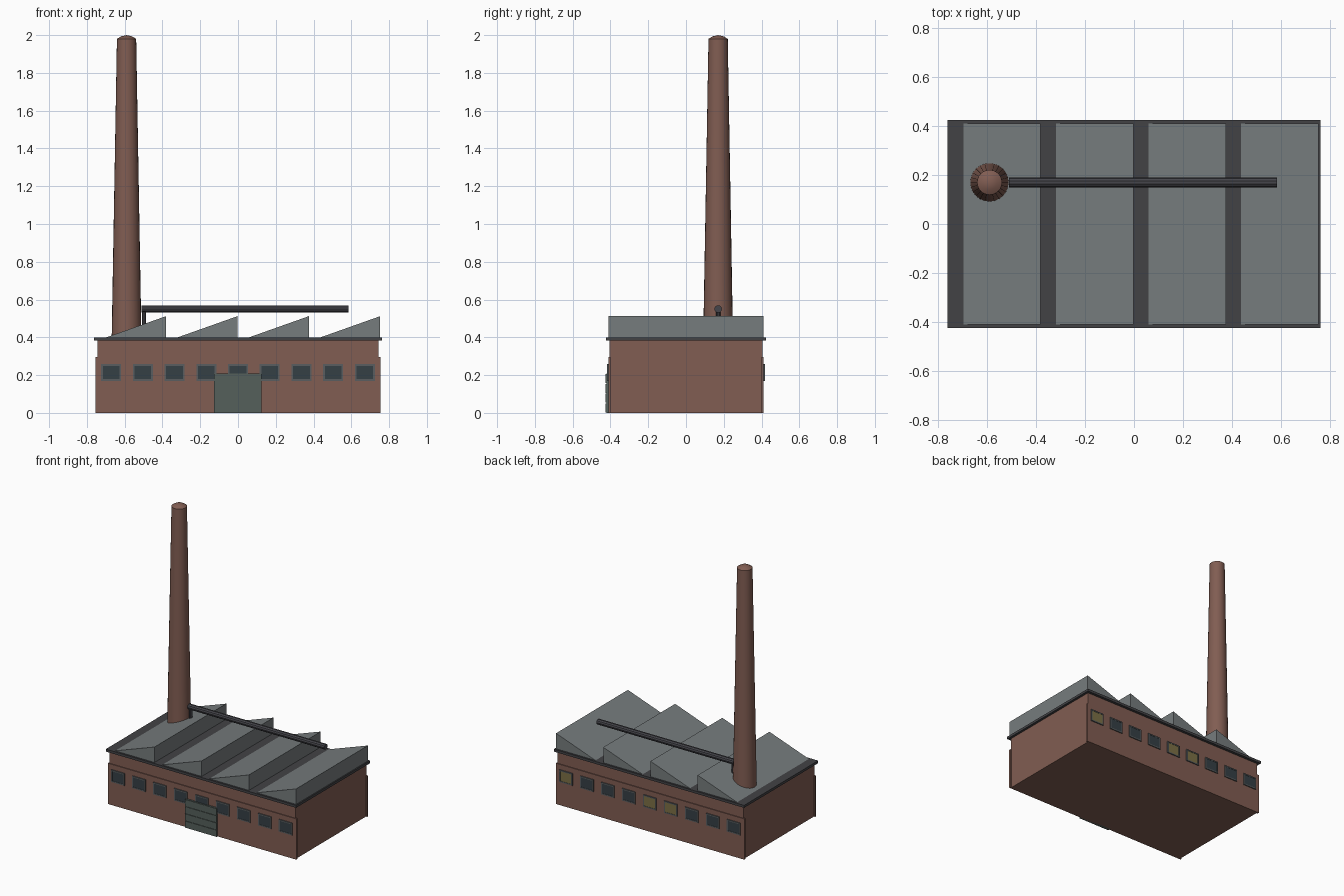
import bpy, bmesh, math
from mathutils import Matrix, Vector

if "Cube" in bpy.data.objects:
    bpy.data.objects.remove(bpy.data.objects["Cube"])


def material(name, rgb):
    m = bpy.data.materials.new(name)
    m.diffuse_color = (*rgb, 1)
    m.use_nodes = True
    m.node_tree.nodes["Principled BSDF"].inputs["Base Color"].default_value = m.diffuse_color
    return m


BRICK = material("brick", (0.22, 0.11, 0.085))
ROOF = material("roof_sheet", (0.18, 0.20, 0.205))
TRIM = material("dark_trim", (0.055, 0.055, 0.06))
FRAME = material("window_frame", (0.10, 0.11, 0.115))
GLASS = material("dark_glass", (0.035, 0.05, 0.06))
LIT = material("lit_glass", (0.20, 0.16, 0.06))
DOOR = material("door_green", (0.09, 0.115, 0.105))
PIPE = material("pipe_metal", (0.06, 0.06, 0.07))


def finish(name, bm, mat):
    bmesh.ops.recalc_face_normals(bm, faces=bm.faces)
    me = bpy.data.meshes.new(name)
    bm.to_mesh(me)
    bm.free()
    me.materials.append(mat)
    ob = bpy.data.objects.new(name, me)
    bpy.context.collection.objects.link(ob)
    return ob


def boxes(name, mat, *spans):
    """One object from boxes given as (x0, x1, y0, y1, z0, z1)."""
    bm = bmesh.new()
    for x0, x1, y0, y1, z0, z1 in spans:
        mid = Vector((x0 + x1, y0 + y1, z0 + z1)) / 2
        size = Matrix.Diagonal((abs(x1 - x0), abs(y1 - y0), abs(z1 - z0), 1))
        bmesh.ops.create_cube(bm, size=1, matrix=Matrix.Translation(mid) @ size)
    return finish(name, bm, mat)


def smooth(ob, degrees):
    bpy.ops.object.select_all(action='DESELECT')
    ob.select_set(True)
    bpy.context.view_layer.objects.active = ob
    bpy.ops.object.shade_smooth_by_angle(angle=math.radians(degrees))


# Hall body, lower wall facings and eaves
boxes("hall_walls", BRICK, (-0.745, 0.745, -0.405, 0.405, 0, 0.39))
for side, label in ((-1, "front"), (1, "back")):
    boxes(label + "_wall_facing", BRICK,
          (-0.755, 0.755, side * 0.40, side * 0.411, 0, 0.295))
boxes("eaves", TRIM, (-0.762, 0.762, -0.424, 0.424, 0.382, 0.40))

# Sawtooth roof: four wedges with upright right-hand faces
for i in range(4):
    x1 = -0.381 + i * 0.378
    bm = bmesh.new()
    tri = [bm.verts.new((x, -0.411, z)) for x, z in
           ((x1 - 0.33, 0.395), (x1, 0.395), (x1, 0.512))]
    face = bm.faces.new(tri)
    out = bmesh.ops.extrude_face_region(bm, geom=[face])
    bmesh.ops.translate(bm, vec=(0, 0.822, 0),
                        verts=[v for v in out['geom'] if isinstance(v, bmesh.types.BMVert)])
    finish(f"roof_tooth_{i + 1}", bm, ROOF)

# Windows on the long sides, a few of them lit at the back
for side, label in ((-1, "front"), (1, "back")):
    for i in range(9):
        x = -0.672 + i * 0.168
        a, b = side * 0.405, side * 0.418
        w, t, z0, z1 = 0.053, 0.009, 0.17, 0.258
        boxes(f"{label}_window_frame_{i + 1}", FRAME,
              (x - w, x - w + t, a, b, z0, z1), (x + w - t, x + w, a, b, z0, z1),
              (x - w + t, x + w - t, a, b, z0, z0 + t),
              (x - w + t, x + w - t, a, b, z1 - t, z1))
        lit = side > 0 and i in (3, 4, 8)
        boxes(f"{label}_window_glass_{i + 1}", LIT if lit else GLASS,
              (x - w + t, x + w - t, a, side * 0.416, z0 + t, z1 - t))

# Roller door with horizontal seams
boxes("door", DOOR, (-0.127, 0.125, -0.421, -0.40, 0, 0.208))
boxes("door_slats", DOOR, *[(-0.127, 0.125, -0.425, -0.42, k * 0.052 + 0.002, k * 0.052 + 0.05)
                            for k in range(4)])

# Tapered chimney with a shallow domed top, lathed from a profile
bm = bmesh.new()
profile = [(0, 0.385), (0.079, 0.385), (0.051, 1.98), (0.03, 1.993), (0, 2.0)]
pts = [bm.verts.new((r, 0, z)) for r, z in profile]
edges = [bm.edges.new(p) for p in zip(pts, pts[1:])]
bmesh.ops.spin(bm, geom=pts + edges, cent=(0, 0, 0), axis=(0, 0, 1),
               angle=2 * math.pi, steps=24)
bmesh.ops.remove_doubles(bm, verts=bm.verts, dist=0.0005)
chimney = finish("chimney", bm, BRICK)
chimney.location = (-0.59, 0.17, 0)
smooth(chimney, 30)


def tube(name, r, length, loc, rot):
    bm = bmesh.new()
    bmesh.ops.create_cone(bm, cap_ends=True, segments=10, radius1=r, radius2=r, depth=length,
                          matrix=Matrix.Translation(loc) @ rot)
    return finish(name, bm, PIPE)


# Roof pipe with its upright support beside the chimney
tube("roof_pipe", 0.02, 1.095, (0.0375, 0.17, 0.55), Matrix.Rotation(math.pi / 2, 4, 'Y'))
tube("pipe_riser", 0.012, 0.15, (-0.498, 0.17, 0.475), Matrix.Identity(4))
